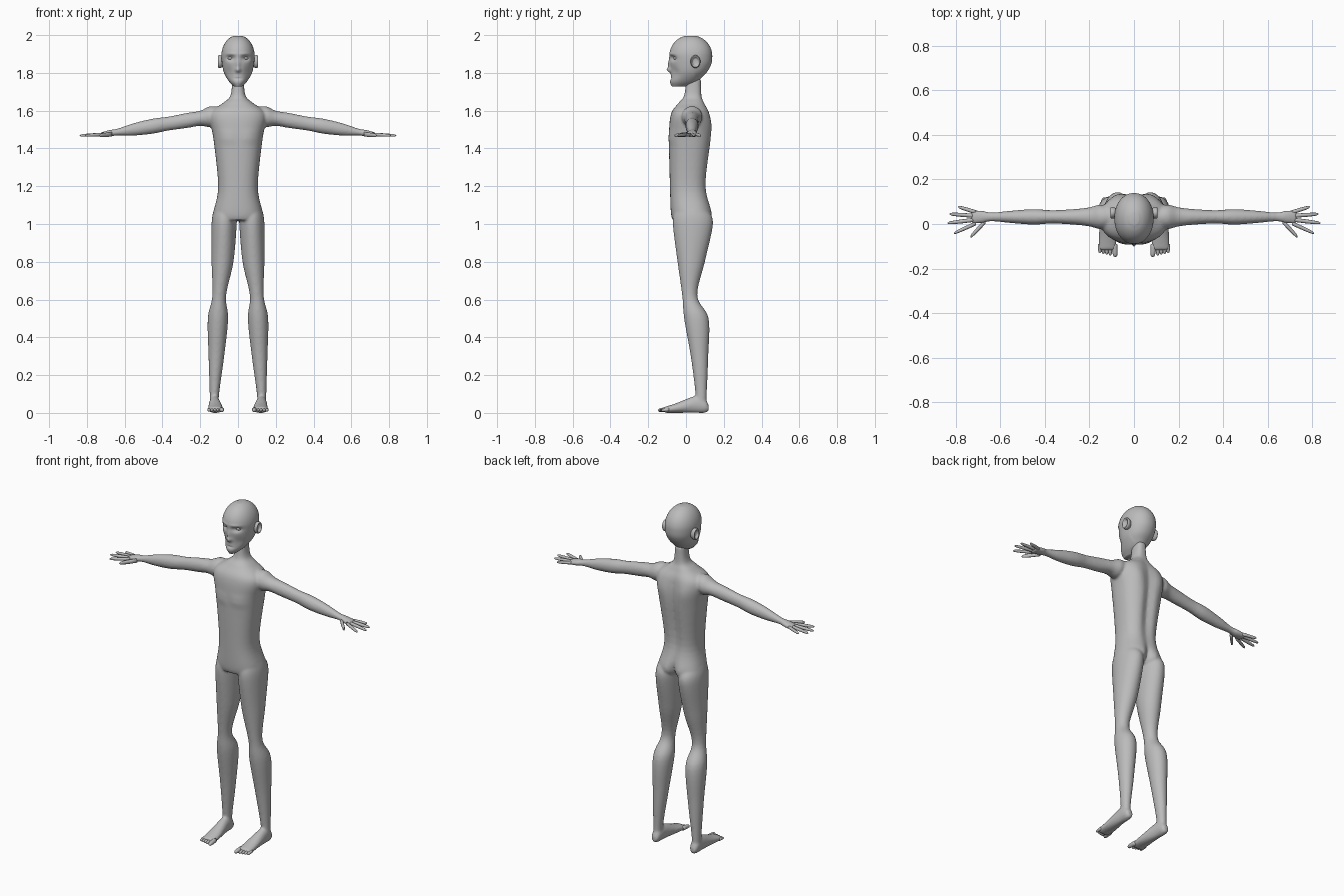
import bpy, bmesh, math
from mathutils import Vector

cube = bpy.data.objects.get("Cube")
if cube:
    bpy.data.objects.remove(cube)

grey = (.5, .5, .5, 1)
skin = bpy.data.materials.new("grey skin")
skin.use_nodes = True
skin.diffuse_color = grey
skin.node_tree.nodes["Principled BSDF"].inputs["Base Color"].default_value = grey


def smooth_rings(rings, steps):
    """Fill the gaps between rings along a smooth curve."""
    points = [Vector(ring) for ring in rings]
    padded = [points[0], *points, points[-1]]
    for before, start, end, after in zip(padded, padded[1:], padded[2:], padded[3:]):
        leave, arrive = (end - before) / 2, (after - start) / 2
        for step in range(steps):
            t = step / steps
            ease = t * t * (3 - 2 * t)
            yield (start.lerp(end, ease) + leave * t * (1 - t) * (1 - t)
                   - arrive * t * t * (1 - t))
    yield points[-1]


def rounded(value, power):
    return math.copysign(abs(value) ** (2 / power), value)


def loft(bm, axis, rings, sides=32, steps=4, power=2):
    """Skin rings of (position, low, high, low, high) along an axis."""
    loops = []
    for position, low_u, high_u, low_v, high_v in smooth_rings(rings, steps):
        loop = []
        for side in range(sides):
            angle = math.tau * side / sides
            u = (low_u + high_u + (high_u - low_u) * rounded(math.cos(angle), power)) / 2
            v = (low_v + high_v + (high_v - low_v) * rounded(math.sin(angle), power)) / 2
            corner = [u, v]
            corner.insert("xyz".index(axis), position)
            loop.append(bm.verts.new(corner))
        loops.append(loop)
    for lower, upper in zip(loops, loops[1:]):
        for side in range(sides):
            bm.faces.new((lower[side - 1], lower[side], upper[side], upper[side - 1]))
    bm.faces.new(loops[0])
    bm.faces.new(loops[-1])


def digit(bm, axis, base, tip, radius):
    """A rounded finger or toe, tapering from base to tip."""
    rings = []
    for along, scale in ((0, 1), (.5, 1), (.85, .8), (.96, .5), (1, .1)):
        centre = list(Vector(base).lerp(Vector(tip), along))
        position = centre.pop("xyz".index(axis))
        u, v = centre
        thick = radius * scale
        rings.append((position, u - thick, u + thick, v - thick, v + thick))
    loft(bm, axis, rings, sides=10, steps=2)


def press(bm, x, z, wide, tall, depth, back=False):
    """Soft dent (or swelling, if negative) on the front or back, on both sides."""
    for vert in bm.verts:
        if (vert.co.y > .05) == back:
            across = (abs(vert.co.x) - x) / wide
            upward = (vert.co.z - z) / tall
            weight = math.exp(-across * across - upward * upward)
            vert.co.y += weight * (-depth if back else depth)


def mirror(bm):
    copied = bmesh.ops.duplicate(bm, geom=bm.verts[:] + bm.edges[:] + bm.faces[:])
    for item in copied["geom"]:
        if isinstance(item, bmesh.types.BMVert):
            item.co.x *= -1


def finish(bm, name):
    bmesh.ops.recalc_face_normals(bm, faces=bm.faces[:])
    mesh = bpy.data.meshes.new(name)
    bm.to_mesh(mesh)
    bm.free()
    mesh.materials.append(skin)
    mesh.shade_smooth()
    part = bpy.data.objects.new(name, mesh)
    bpy.context.collection.objects.link(part)
    return part


# Trunk and neck, with rows of height, half width, front and back
body = bmesh.new()
trunk = [(1.77, .03, 0, .08), (1.68, .04, -.01, .085), (1.64, .08, -.04, .1),
         (1.58, .15, -.08, .125), (1.45, .13, -.09, .135), (1.2, .105, -.085, .11),
         (1.06, .13, -.08, .14), (1.02, .12, -.07, .12)]
loft(body, "z", [(z, -half, half, front, back) for z, half, front, back in trunk],
     sides=48, steps=6, power=2.4)
press(body, x=0, z=1.35, wide=.03, tall=.25, depth=.02, back=True)     # spine
press(body, x=0, z=1.03, wide=.02, tall=.06, depth=.035, back=True)    # seat cleft
press(body, x=.08, z=1.53, wide=.04, tall=.07, depth=-.01, back=True)  # shoulder blades
press(body, x=.06, z=1.46, wide=.05, tall=.03, depth=-.006)            # chest

# Arms and palms slope gently down from the shoulder
limbs = bmesh.new()
arm = []
for x, deep, thick in ((.1, .04, .045), (.15, .055, .055), (.2, .043, .04), (.27, .035, .04),
                       (.37, .03, .037), (.45, .035, .04), (.55, .028, .033),
                       (.64, .02, .018), (.68, .028, .018), (.73, .032, .012)):
    middle, height = .032, 1.593 - x / 6
    arm.append((x, middle - deep, middle + deep, height - thick, height + thick))
loft(limbs, "x", arm)

# Legs and feet
loft(limbs, "z", [(1.07, .01, .13, -.06, .12), (1, .007, .14, -.07, .143),
                  (.8, .024, .14, -.045, .1), (.62, .063, .136, -.02, .06),
                  (.5, .052, .16, -.01, .12), (.3, .073, .156, .025, .118),
                  (.1, .1, .15, .05, .11), (.04, .1, .15, .045, .11)], steps=6)
loft(limbs, "y", [(.12, .11, .14, .01, .04), (.1, .1, .15, 0, .075), (.05, .095, .153, 0, .09),
                  (-.05, .08, .158, 0, .052), (-.118, .078, .16, 0, .03)])
mirror(limbs)

# Blend limbs and trunk into one skin
limb_mesh = bpy.data.meshes.new("limbs")
limbs.to_mesh(limb_mesh)
limbs.free()
body.from_mesh(limb_mesh)
bpy.data.meshes.remove(limb_mesh)
figure = finish(body, "body")
blend = figure.modifiers.new("blend", "REMESH")
blend.mode = "VOXEL"
blend.voxel_size = .007
blend.use_smooth_shade = True
soften = figure.modifiers.new("soften", "SMOOTH")
soften.iterations = 5

# Fingers fan out from the palm, with the thumb forward
fingers = bmesh.new()
for index, (tip_x, tip_y) in enumerate(((.81, -.042), (.838, .004), (.83, .045), (.79, .077))):
    digit(fingers, "x", (.71, .003 + index / 60, 1.475), (tip_x, tip_y, 1.468), radius=.009)
digit(fingers, "x", (.668, .012, 1.475), (.735, -.058, 1.468), radius=.012)
mirror(fingers)
finish(fingers, "fingers")

# Toes, the big one innermost
toes = bmesh.new()
digit(toes, "y", (.088, -.09, .018), (.084, -.148, .014), radius=.0125)
for index in range(4):
    x = .107 + index / 65
    digit(toes, "y", (x, -.09, .018), (x, -.142 + index / 250, .013), radius=.0085)
mirror(toes)
finish(toes, "toes")

# Head: a domed skull above a tapering face
head = bmesh.new()
skull = []
for step in range(1, 7):
    angle = math.pi / 2 * step / 6
    dome = math.sin(angle)
    skull.append((1.89 + .11 * math.cos(angle), .088 * dome, .024 - .112 * dome, .024 + .115 * dome))
skull += [(1.85, .085, -.084, .135), (1.81, .077, -.08, .115), (1.78, .064, -.08, .088),
          (1.75, .044, -.084, .055), (1.727, .02, -.074, 0)]
loft(head, "z", [(z, -half, half, front, back) for z, half, front, back in skull],
     sides=72, steps=7, power=2.1)
press(head, x=.04, z=1.878, wide=.022, tall=.014, depth=.018)   # eye sockets
press(head, x=.035, z=1.9, wide=.025, tall=.008, depth=-.004)   # brows
press(head, x=.05, z=1.8, wide=.02, tall=.03, depth=.008)       # cheeks
press(head, x=0, z=1.84, wide=.01, tall=.03, depth=-.012)       # nose bridge
press(head, x=0, z=1.815, wide=.013, tall=.012, depth=-.016)    # nose tip
press(head, x=0, z=1.77, wide=.018, tall=.004, depth=.006)      # mouth
finish(head, "head")

# Eyes
eyes = bmesh.new()
balls = bmesh.ops.create_uvsphere(eyes, u_segments=20, v_segments=10, radius=1)["verts"]
bmesh.ops.scale(eyes, vec=(.017, .014, .009), verts=balls)
bmesh.ops.translate(eyes, vec=(.038, -.052, 1.878), verts=balls)
mirror(eyes)
finish(eyes, "eyes")

# Ears: oval rims around a hollow
ears = bmesh.new()
rings = []
for x, scale in ((.07, .7), (.095, 1), (.105, .9), (.103, .7), (.095, .5), (.093, .1)):
    deep, tall = .026 * scale, .034 * scale
    rings.append((x, .05 - deep, .05 + deep, 1.86 - tall, 1.86 + tall))
loft(ears, "x", rings)
mirror(ears)
finish(ears, "ears")
